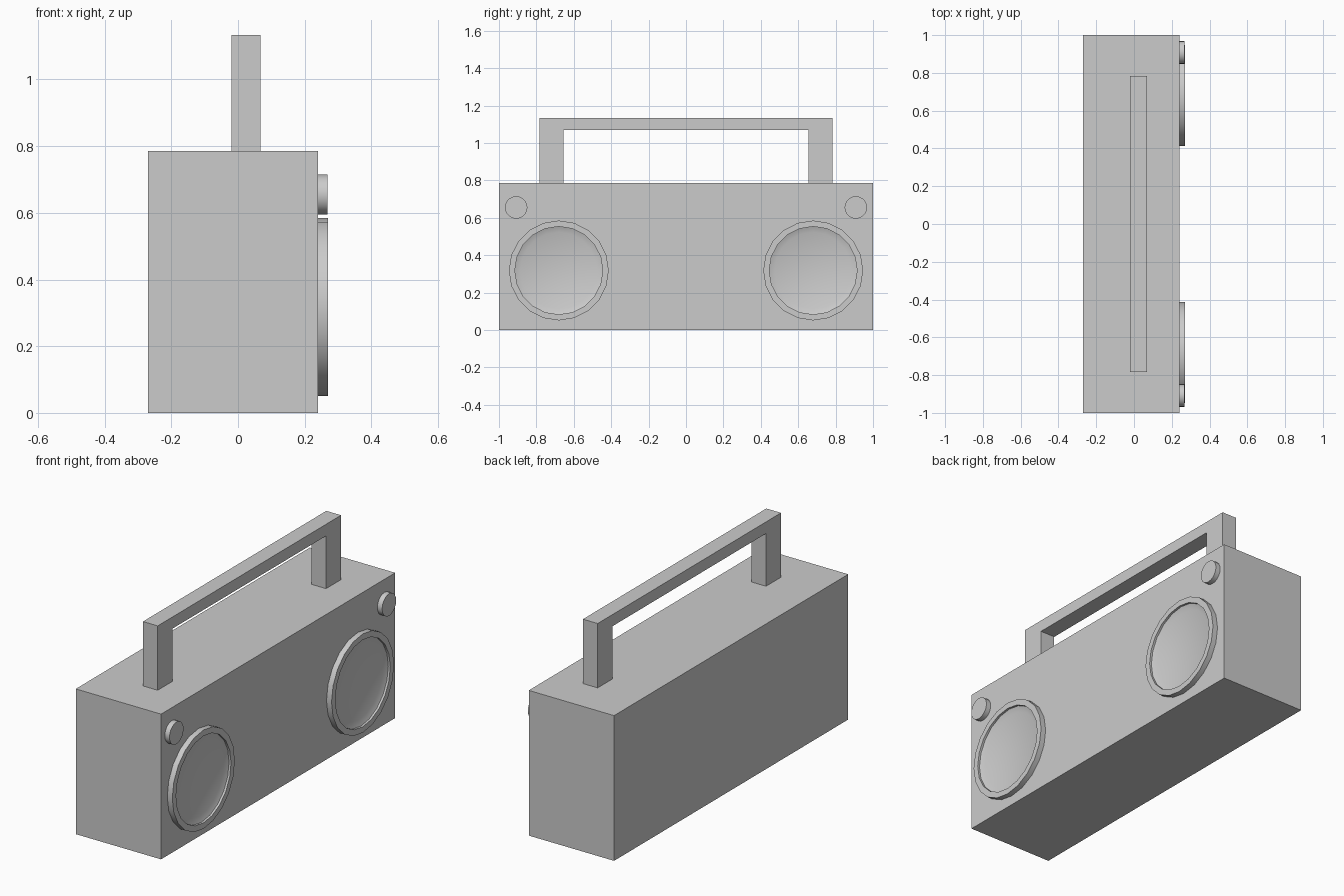
import bpy, bmesh
from math import cos, sin, pi, radians

if "Cube" in bpy.data.objects:
    bpy.data.objects.remove(bpy.data.objects["Cube"])


def finish(name, bm, smooth=False):
    bmesh.ops.recalc_face_normals(bm, faces=bm.faces)
    mesh = bpy.data.meshes.new(name)
    bm.to_mesh(mesh)
    bm.free()
    ob = bpy.data.objects.new(name, mesh)
    bpy.context.collection.objects.link(ob)
    if smooth:
        bpy.ops.object.select_all(action='DESELECT')
        bpy.context.view_layer.objects.active = ob
        ob.select_set(True)
        bpy.ops.object.shade_smooth_by_angle(angle=radians(30))
    return ob


def extrude_x(name, outline, x0, x1):
    """Extrude a (y, z) outline from x0 to x1."""
    bm = bmesh.new()
    face = bm.faces.new([bm.verts.new((x0, y, z)) for y, z in outline])
    new = bmesh.ops.extrude_face_region(bm, geom=[face], use_keep_orig=True)["geom"]
    verts = [g for g in new if isinstance(g, bmesh.types.BMVert)]
    bmesh.ops.translate(bm, vec=(x1 - x0, 0, 0), verts=verts)
    return finish(name, bm)


def lathe_x(name, profile, y, z, sides):
    """Revolve (x, radius) points around an x axis through (y, z), capping both ends."""
    bm = bmesh.new()
    angles = [2 * pi * i / sides for i in range(sides)]
    rings = [[bm.verts.new((x, y + r * sin(a), z + r * cos(a))) for a in angles]
             for x, r in profile]
    for a, b in zip(rings, rings[1:]):
        for i in range(sides):
            j = (i + 1) % sides
            bm.faces.new((a[i], a[j], b[j], b[i]))
    bm.faces.new(rings[0])
    bm.faces.new(rings[-1])
    return finish(name, bm, smooth=True)


# Main case
extrude_x("case", [(-1, 0), (1, 0), (1, 0.785), (-1, 0.785)], -0.27, 0.24)

# Carrying handle
half = [(0.783, 0.785), (0.783, 1.133), (-0.783, 1.133), (-0.783, 0.785)]
inner = [(-0.655, 0.785), (-0.655, 1.07), (0.655, 1.07), (0.655, 0.785)]
extrude_x("handle", half + inner, -0.02, 0.068)

# Speakers with a stepped rim and shallow dish, and knobs above them
speaker = [(0.24, 0.267), (0.27, 0.267), (0.27, 0.235), (0.258, 0.235), (0.246, 0.205)]
knob = [(0.24, 0.06), (0.268, 0.06)]
for side, s in (("left", -1), ("right", 1)):
    lathe_x(side + "_speaker", speaker, s * 0.68, 0.318, 20)
    lathe_x(side + "_knob", knob, s * 0.908, 0.655, 20)
